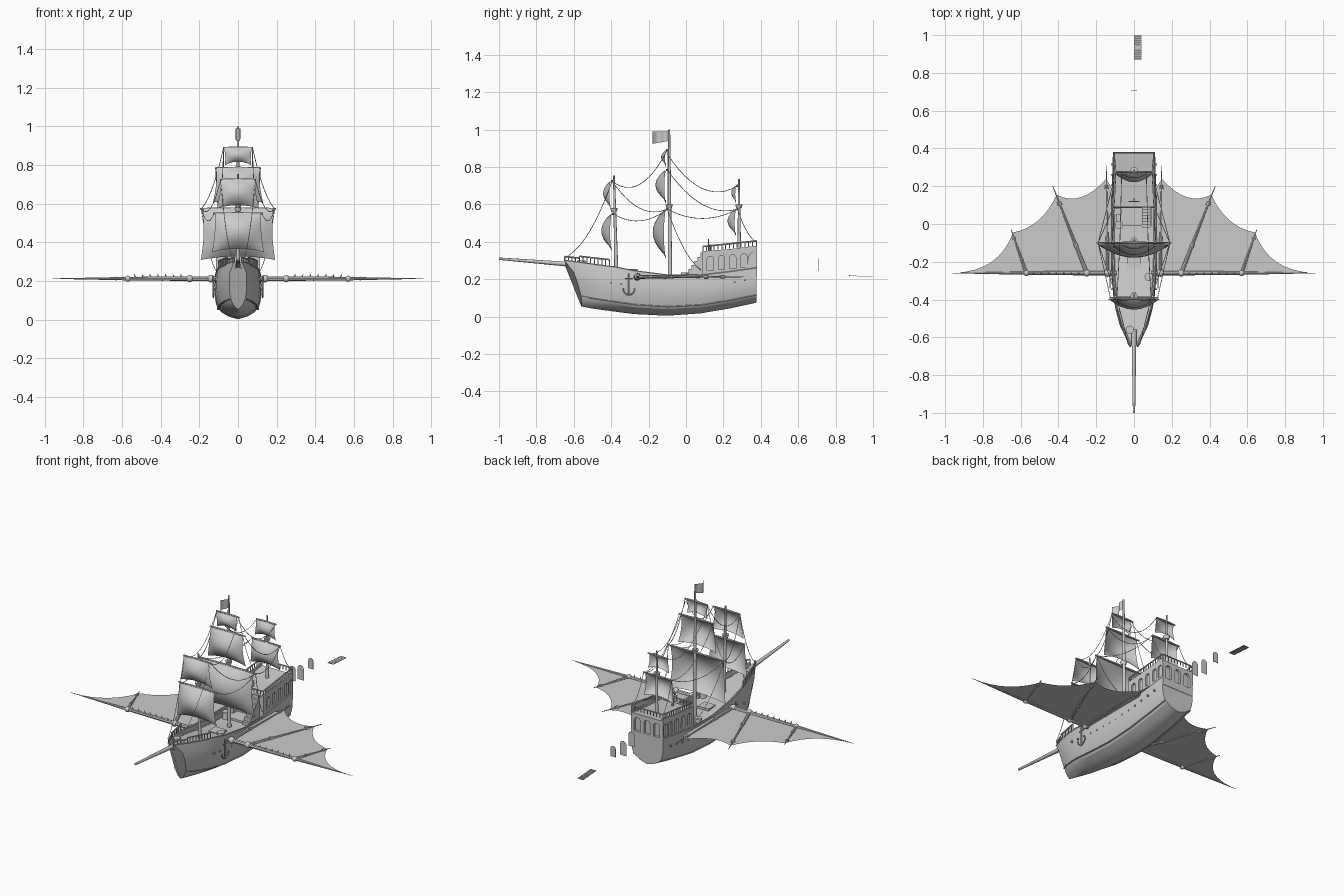
import bpy, bmesh, math
from mathutils import Vector, Matrix

if "Cube" in bpy.data.objects:
    bpy.data.objects.remove(bpy.data.objects["Cube"])

SIDES = (-1, 1)

def finish(name, bm, smooth=None):
    bmesh.ops.recalc_face_normals(bm, faces=bm.faces[:])
    me = bpy.data.meshes.new(name)
    bm.to_mesh(me)
    bm.free()
    ob = bpy.data.objects.new(name, me)
    bpy.context.collection.objects.link(ob)
    if smooth:
        bpy.ops.object.select_all(action='DESELECT')
        ob.select_set(True)
        bpy.context.view_layer.objects.active = ob
        bpy.ops.object.shade_smooth_by_angle(angle=math.radians(smooth))
    return ob

def add_rod(bm, a, b, r1, r2=None, n=8):
    a, b = Vector(a), Vector(b)
    d = b - a
    m = Matrix.Translation((a + b) / 2) @ d.to_track_quat('Z', 'Y').to_matrix().to_4x4()
    bmesh.ops.create_cone(bm, cap_ends=True, segments=n, radius1=r1,
                          radius2=r1 if r2 is None else r2, depth=d.length, matrix=m)

def add_box(bm, c, s):
    bmesh.ops.create_cube(bm, size=1, matrix=Matrix.Translation(c) @ Matrix.Diagonal((*s, 1)))

def add_path(bm, pts, r, n=5):
    for a, b in zip(pts, pts[1:]):
        add_rod(bm, a, b, r, n=n)

def add_loft(bm, halves):
    """Skin closed half sections (first and last point on the centre line), mirrored in x."""
    rings = []
    for h in halves:
        pts = h + [(-x, y, z) for x, y, z in reversed(h[1:-1])]
        rings.append([bm.verts.new(p) for p in pts])
    n = len(rings[0])
    for a, b in zip(rings, rings[1:]):
        for i in range(n):
            bm.faces.new((a[i], a[(i + 1) % n], b[(i + 1) % n], b[i]))
    bm.faces.new(rings[0])
    bm.faces.new(rings[-1])

def add_arch(bm, w, h, c, depth=0, turn=0):
    r = w / 2
    pts = [(-r, -h / 2), (r, -h / 2)]
    pts += [(r * math.cos(t * math.pi / 8), h / 2 - r + r * math.sin(t * math.pi / 8)) for t in range(9)]
    m = Matrix.Translation(c) @ Matrix.Rotation(turn, 4, 'Z')
    f = bm.faces.new([bm.verts.new(m @ Vector((x, -depth / 2, z))) for x, z in pts])
    if depth:
        g = bmesh.ops.extrude_face_region(bm, geom=[f])
        vec = m.to_3x3() @ Vector((0, depth, 0))
        bmesh.ops.translate(bm, vec=vec, verts=[v for v in g['geom'] if isinstance(v, bmesh.types.BMVert)])

# Hull: y, keel z, top z, top half width, belly half width, bow rake
stations = [(-.56, .055, .30, .02, .045, .09), (-.51, .045, .29, .055, .075, .06),
            (-.44, .035, .275, .086, .098, .025), (-.38, .027, .265, .103, .11, 0),
            (-.28, .014, .245, .112, .118, 0), (-.1, .005, .222, .117, .121, 0),
            (.08, .018, .22, .115, .12, 0), (.24, .045, .24, .112, .115, 0), (.378, .075, .26, .108, .108, 0)]
section = [(.08, 0, 0), (.42, .06, 0), (.72, .16, 0), (.78, .21, 0), (.86, .22, 0),
           (.95, .38, .12), (1, .55, .25), (1, .75, .45)]
halves = []
for y, zk, zt, wt, wb, rk in stations:
    h = [(0, y, zk)]
    h += [(wb * w, y - rk * f, zk + (zt - zk) * u) for w, u, f in section]
    i = max(wt - .01, .008)
    h += [(wt, y - rk, zt), (i, y - rk * .95, zt), (i, y - rk * .95, zt - .03), (0, y - rk * .95, zt - .03)]
    halves.append(h)
bm = bmesh.new()
add_loft(bm, halves)
finish('hull', bm, 25)

# Wales along the hull and the row of small ports
bm = bmesh.new()
for s in SIDES:
    for k, r in ((5, .004), (11, .003), (9, .004)):
        add_path(bm, [(s * h[k][0], h[k][1], h[k][2]) for h in halves], r)
    for j in range(14):
        y = -.4 + j * .055
        add_box(bm, (s * .117, y, .155 + .25 * (y + .08) ** 2), (.012, .008, .008))
finish('wales_and_ports', bm)

# Stern castle with recessed arched windows
bm = bmesh.new()
add_loft(bm, [[(0, y, z0), (w, y, z0), (w + .002, y, z1), (w - .008, y, z1), (w - .008, y, z1 - .015), (0, y, z1 - .015)]
              for y, w, z0, z1 in ((.085, .113, .17, .35), (.24, .111, .19, .362), (.38, .108, .21, .38))])
castle = finish('stern_castle', bm)
bm = bmesh.new()
for x in (-.066, 0, .066):
    add_arch(bm, .042, .085, (x, .38, .30), .03)
for s in SIDES:
    for y in (.13, .19, .25, .31, .355):
        add_arch(bm, .034, .075, (s * .113, y, .285 + (y - .13) * .08), .022, math.pi / 2)
cutter = finish('window_cutter', bm)
cutter.hide_render = True
mod = castle.modifiers.new('windows', 'BOOLEAN')
mod.object = cutter
mod.solver = 'EXACT'
bpy.context.view_layer.objects.active = castle
bpy.ops.object.modifier_apply(modifier=mod.name)
bpy.data.objects.remove(cutter)

# Railings on bow, castle sides, stern and castle front
def railing(bm, a, b, n, h, r=.003):
    a, b, up = Vector(a), Vector(b), Vector((0, 0, h))
    add_rod(bm, a + up, b + up, r * 1.4, n=6)
    for i in range(n + 1):
        p = a.lerp(b, i / n)
        add_rod(bm, p, p + up, r, n=5)
bm = bmesh.new()
for s in SIDES:
    railing(bm, (s * .018, -.648, .297), (s * .054, -.57, .288), 4, .025)
    railing(bm, (s * .054, -.57, .288), (s * .1, -.41, .27), 8, .035)
    railing(bm, (s * .112, .09, .35), (s * .106, .376, .38), 14, .025)
railing(bm, (-.106, .376, .38), (.106, .376, .38), 10, .025)
railing(bm, (-.112, .09, .35), (.112, .09, .35), 10, .02)
finish('railings', bm)

# Masts and bowsprit
bm = bmesh.new()
for a, b, r in (((0, -.372, .22), (0, -.385, .755), .011), ((0, -.085, .18), (0, -.09, 1), .012),
                ((0, .285, .33), (0, .283, .735), .01), ((0, -.56, .275), (0, -1, .31), .014)):
    add_rod(bm, a, b, r, r * .45, 10)
for y, z in ((-.385, .57), (-.09, .59), (.283, .59)):
    add_rod(bm, (0, y, z - .01), (0, y, z + .01), .014, .02, 10)
finish('masts_and_bowsprit', bm, 40)

# Sails: y, top z, bottom z, top half width, bottom half width, billow
sails = [(-.39, .55, .35, .125, .14, .055), (-.395, .725, .575, .09, .115, .04),
         (-.1, .575, .31, .19, .2, .07), (-.1, .785, .605, .115, .135, .055), (-.1, .89, .8, .075, .07, .025),
         (.275, .575, .43, .095, .105, .045), (.275, .70, .605, .065, .075, .025)]
for k, (y, zt, zb, wt, wb, b) in enumerate(sails):
    bm = bmesh.new()
    N = 12
    g = []
    for j in range(N + 1):
        v = j / N
        row = []
        for i in range(N + 1):
            u = i / N * 2 - 1
            w = (wt + (wb - wt) * v) * (1 - .05 * math.sin(math.pi * v))
            row.append(bm.verts.new((u * w * .96, y - .008 - b * math.sin(math.pi * v) ** .8 * (1 - .85 * u * u),
                                     zt + (zb - zt) * v + .018 * (1 - u * u) * v)))
        g.append(row)
    for j in range(N):
        for i in range(N):
            bm.faces.new((g[j][i], g[j][i + 1], g[j + 1][i + 1], g[j + 1][i]))
    finish(f'sail_{k}', bm, 60)
    bm = bmesh.new()
    for s in SIDES:
        add_rod(bm, (0, y, zt), (s * wt * 1.04, y, zt), .007, .004)
    finish(f'yard_{k}', bm, 40)

# Flag
bm = bmesh.new()
cols = [[bm.verts.new((.012 * math.sin(i * .9), -.09 - i * .0113, z - .002 * i * (z < .96))) for z in (.94, .99)] for i in range(9)]
for a, b in zip(cols, cols[1:]):
    bm.faces.new((a[0], b[0], b[1], a[1]))
finish('flag', bm, 60)

# Sagging rigging between yard ends, bow and stern
def rope(bm, a, b, sag):
    a, b = Vector(a), Vector(b)
    add_path(bm, [a.lerp(b, t / 12) - Vector((0, 0, 4 * sag * t / 12 * (1 - t / 12))) for t in range(13)], .0018, 4)
bm = bmesh.new()
for s in SIDES:
    for a, b, sag in (((.09, -.395, .725), (.075, -.1, .89), .10), ((.09, -.395, .725), (.19, -.1, .575), .07),
                      ((.125, -.39, .55), (.19, -.1, .575), .05), ((.075, -.1, .87), (.065, .275, .70), .10),
                      ((.19, -.1, .575), (.095, .275, .575), .05), ((.115, -.1, .785), (.095, .275, .575), .08),
                      ((.09, -.395, .725), (.03, -.64, .32), .07), ((.095, .275, .575), (.104, .375, .40), .03),
                      ((.19, -.1, .575), (.112, .08, .25), .05), ((.075, -.1, .89), (.19, -.1, .575), .05)):
        rope(bm, (s * a[0], *a[1:]), (s * b[0], *b[1:]), sag)
finish('rigging', bm)

# Wings: spars, fingers, knuckles, spikes and scalloped membrane
for s, side in ((-1, 'left'), (1, 'right')):
    bm = bmesh.new()
    P = lambda x, y, z=.213: (s * x, y, z)
    xs = ((.09, .011), (.14, .012), (.25, .012), (.57, .009), (.96, .001))
    for (a, ra), (b, rb) in zip(xs, xs[1:]):
        add_rod(bm, P(a, -.26), P(b, -.26), ra, rb, 8)
    for x, r in ((.14, .02), (.25, .019), (.57, .016)):
        bmesh.ops.create_uvsphere(bm, u_segments=10, v_segments=6, radius=r, matrix=Matrix.Translation(P(x, -.26)))
    for a, b, r in (((.14, -.26), (.147, .31), .009), ((.25, -.26), (.43, .2), .011), ((.57, -.26), (.65, -.03), .009)):
        a, b = Vector(P(*a)), Vector(P(*b))
        add_rod(bm, a, b, r, .002)
        for t in (.3, .78):
            c = a.lerp(b, t)
            add_rod(bm, c, c + (b - a) * .04, r * 1.1, r * .9)
    for i in range(7):
        x = .29 + i * .04
        add_rod(bm, P(x, -.26, .218), P(x + .008, -.262, .24), .006, 0, 5)
    finish(f'wing_bones_{side}', bm, 40)
    bm = bmesh.new()
    tips = [(.147, .24), (.41, .155), (.64, -.045), (.95, -.258)]
    pulls = [(.0, -.055), (-.02, -.035), (-.04, -.05)]
    pts = [(.118, -.258), (.118, .19)]
    for (a, b), (px, py) in zip(zip(tips, tips[1:]), pulls):
        for t in range(8):
            t /= 8
            q = 4 * t * (1 - t)
            pts.append((a[0] + (b[0] - a[0]) * t + px * q, a[1] + (b[1] - a[1]) * t + py * q))
    pts.append(tips[-1])
    bm.faces.new([bm.verts.new(P(x, y, .211)) for x, y in pts])
    bmesh.ops.triangulate(bm, faces=bm.faces[:])
    finish(f'wing_membrane_{side}', bm)

# Deck fittings: hatches, capstan, barrels, chest, stairs, helm
bm = bmesh.new()
add_box(bm, (0, -.2, .207), (.075, .07, .014))
add_box(bm, (0, .04, .2), (.19, .1, .012))
add_box(bm, (-.085, .065, .215), (.04, .035, .04))
for i in range(7):
    add_box(bm, (.066, -.01 + i * .016, .2 + i * .011), (.045, .016, .02 + i * .022))
for x, y, z in ((-.022, -.56, .255), (.078, -.28, .21), (-.08, -.005, .19)):
    add_rod(bm, (x, y, z), (x, y, z + .035), .02, .016, 12)
    add_rod(bm, (x, y, z + .035), (x, y, z + .045), .022, .022, 12)
add_rod(bm, (0, .13, .335), (0, .13, .385), .007)
for i in range(10):
    a, b = i * math.pi / 5, (i + 1) * math.pi / 5
    p = [(.025 * math.cos(t), .12, .385 + .025 * math.sin(t)) for t in (a, b)]
    add_rod(bm, p[0], p[1], .003, n=5)
    add_rod(bm, (0, .12, .385), (1.3 * p[0][0], .12, .385 + 1.3 * (p[0][2] - .385)), .002, n=4)
finish('deck_fittings', bm)

# Anchors hanging at the bow
bm = bmesh.new()
for s in SIDES:
    x = s * .127
    add_rod(bm, (x, -.305, .12), (x, -.305, .23), .004)
    add_path(bm, [(x, -.305 + .032 * math.cos(t), .15 + .035 * math.sin(t)) for t in
                  [math.pi * (1 + i / 8) for i in range(9)]], .004)
    add_rod(bm, (x, -.325, .205), (x, -.285, .205), .003)
finish('anchors', bm)

# Loose panels floating behind the stern, and the slatted grate
bm = bmesh.new()
add_arch(bm, .042, .09, (0, .53, .285))
add_arch(bm, .042, .09, (0, .61, .26))
add_arch(bm, .034, .065, (0, .708, .278), .003)
finish('loose_window_panels', bm)
bm = bmesh.new()
for i in range(12):
    add_box(bm, (.02, .875 + i * .0108, .22 - i * .0007), (.038, .0085, .003))
finish('loose_grate', bm)
